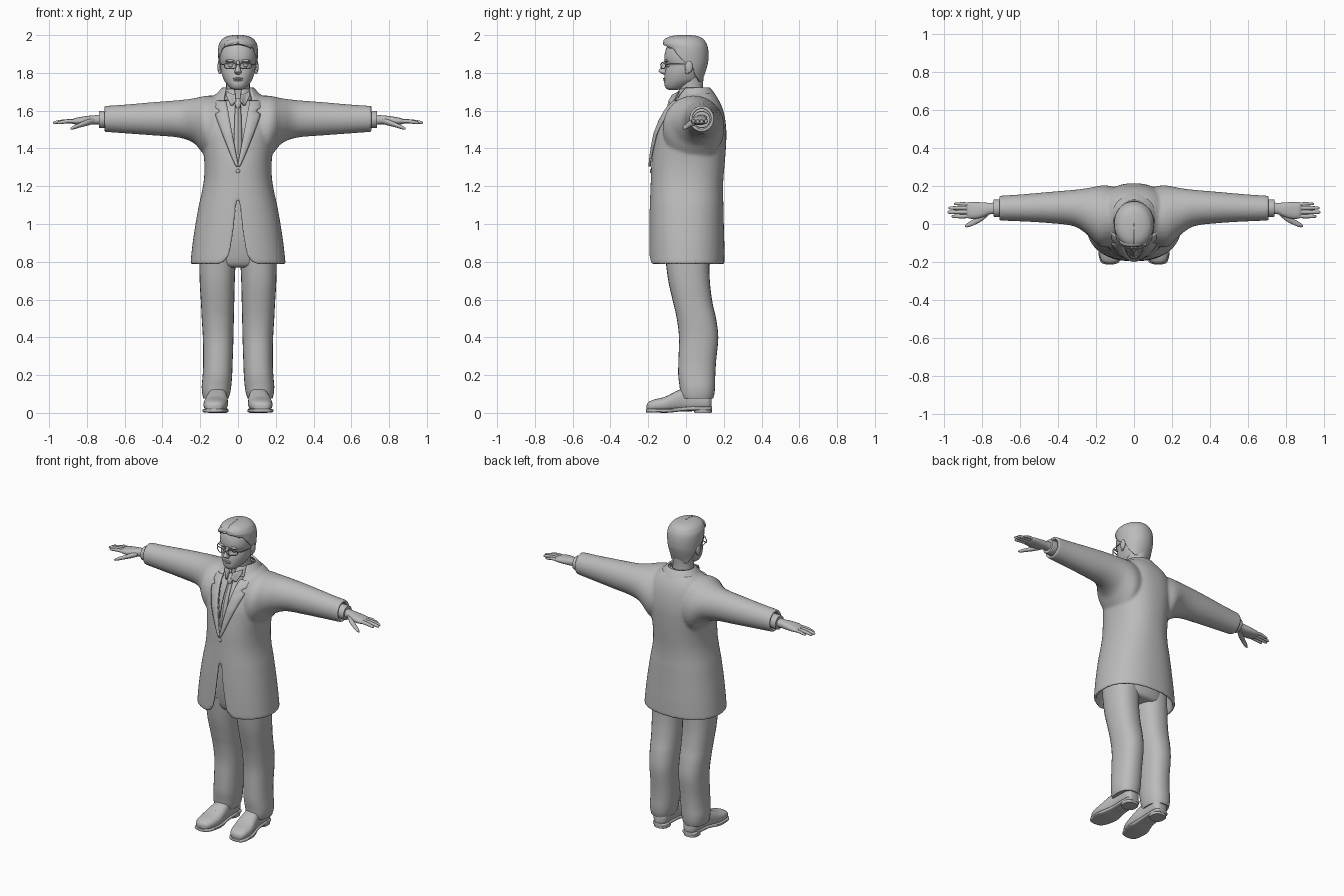
import bpy, bmesh, math
from mathutils import Vector

grey = bpy.data.materials.new("plain_grey")
grey.diffuse_color = (0.5, 0.5, 0.5, 1)


def finish(name, bm, thick=0.0, mirror=False):
    me = bpy.data.meshes.new(name)
    bm.to_mesh(me)
    bm.free()
    ob = bpy.data.objects.new(name, me)
    bpy.context.collection.objects.link(ob)
    me.materials.append(grey)
    if thick:
        mod = ob.modifiers.new("thickness", 'SOLIDIFY')
        mod.thickness, mod.offset = thick, 0
    if mirror:
        ob.modifiers.new("mirror", 'MIRROR')
    bpy.ops.object.select_all(action='DESELECT')
    ob.select_set(True)
    bpy.context.view_layer.objects.active = ob
    bpy.ops.object.shade_smooth_by_angle(angle=math.radians(45))
    return ob


def smooth_rows(rows, k):
    """Catmull-Rom resampling of the cross-section table."""
    out = []
    for i in range(len(rows) - 1):
        p = [rows[max(i - 1, 0)], rows[i], rows[i + 1], rows[min(i + 2, len(rows) - 1)]]
        for s in range(k):
            t = s / k
            out.append([0.5 * (2 * b + (c - a) * t + (2 * a - 5 * b + 4 * c - d) * t * t
                        + (3 * b - a - 3 * c + d) * t ** 3) for a, b, c, d in zip(*p)])
    return out + [list(rows[-1])]


def power(v, e):
    return math.copysign(abs(v) ** e, v)


def loft(name, rows, axis='z', n=2.0, seg=28, k=4, caps=True, sx=1, thick=0.0, mirror=False):
    """Rows: (along, centre_u, centre_v, radius_u, radius_v[, start angle of an open ring])."""
    bm = bmesh.new()
    is_open = len(rows[0]) == 6
    rings = []
    for r in smooth_rows(rows, k):
        a0 = max(r[5], 0.0) if is_open else 0.0
        ring = []
        for j in range(seg + 1 if is_open else seg):
            a = a0 + (2 * math.pi - 2 * a0) * j / seg
            u = r[1] + max(r[3], 0.001) * power(math.sin(a), 2 / n)
            v = r[2] - max(r[4], 0.001) * power(math.cos(a), 2 / n)
            x, y, z = {'z': (u, v, r[0]), 'x': (r[0], u, v), 'y': (u, r[0], v)}[axis]
            ring.append(bm.verts.new((sx * x, y, z)))
        rings.append(ring)
    m = len(rings[0])
    for lo, hi in zip(rings, rings[1:]):
        for j in range(m - 1 if is_open else m):
            q = (j + 1) % m
            bm.faces.new((lo[j], lo[q], hi[q], hi[j]))
    if caps and not is_open:
        bm.faces.new(rings[0][::-1])
        bm.faces.new(rings[-1])
        bmesh.ops.recalc_face_normals(bm, faces=bm.faces)
    return finish(name, bm, thick, mirror)


def sheet(name, f, nu, nv, thick, mirror=False):
    bm = bmesh.new()
    g = [[bm.verts.new(f(i / nu, j / nv)) for j in range(nv + 1)] for i in range(nu + 1)]
    for i in range(nu):
        for j in range(nv):
            bm.faces.new((g[i][j], g[i][j + 1], g[i + 1][j + 1], g[i + 1][j]))
    return finish(name, bm, thick, mirror)


def ball(name, loc, size, mirror=False):
    bm = bmesh.new()
    bmesh.ops.create_uvsphere(bm, u_segments=16, v_segments=10, radius=1)
    for v in bm.verts:
        v.co = Vector([l + c * s for l, c, s in zip(loc, v.co, size)])
    return finish(name, bm, mirror=mirror)


def wire(name, pts, r, closed=False, mirror=False):
    cu = bpy.data.curves.new(name, 'CURVE')
    cu.dimensions, cu.bevel_depth, cu.bevel_resolution = '3D', r, 1
    sp = cu.splines.new('POLY')
    sp.points.add(len(pts) - 1)
    for p, c in zip(sp.points, pts):
        p.co = (*c, 1)
    sp.use_cyclic_u = closed
    cu.materials.append(grey)
    ob = bpy.data.objects.new(name, cu)
    bpy.context.collection.objects.link(ob)
    if mirror:
        ob.modifiers.new("mirror", 'MIRROR')


# Coat body: z, half width, front y, back y, half width of the front opening
N = 2.3
COAT = [(.785, .243, -.185, .195, .11), (.80, .243, -.187, .196, .075), (.83, .24, -.188, .196, .05),
        (.90, .232, -.188, .195, .034), (1.0, .217, -.187, .192, .02), (1.1, .199, -.184, .19, .008),
        (1.17, .183, -.181, .188, 0), (1.24, .172, -.178, .19, 0), (1.32, .17, -.175, .197, 0),
        (1.40, .178, -.166, .203, .015), (1.48, .187, -.153, .206, .032), (1.55, .187, -.128, .2, .046),
        (1.61, .175, -.095, .186, .058), (1.655, .145, -.055, .165, .066), (1.69, .10, -.03, .14, .07)]


def coat_y(x, z):
    i = max(j for j in range(len(COAT) - 1) if COAT[j][0] <= z or j == 0)
    a, b = COAT[i], COAT[i + 1]
    t = (z - a[0]) / (b[0] - a[0])
    w, f, k = (a[c] + (b[c] - a[c]) * t for c in (1, 2, 3))
    return (f + k) / 2 - (k - f) / 2 * max(0, 1 - min(1, abs(x) / w) ** N) ** (1 / N)


coat = loft("coat", [(z, 0, (f + b) / 2, w, (b - f) / 2, math.asin((g / w) ** (N / 2)))
                     for z, w, f, b, g in COAT], n=N, seg=56)
# Sleeves: x, low z, high z, front y, back y
SLEEVE = [(.08, 1.34, 1.665, -.10, .18), (.145, 1.34, 1.672, -.115, .195), (.185, 1.385, 1.668, -.105, .192),
          (.23, 1.435, 1.658, -.06, .183), (.31, 1.465, 1.648, -.005, .172), (.45, 1.477, 1.637, .013, .16),
          (.60, 1.488, 1.624, .022, .147), (.71, 1.496, 1.617, .026, .14)]
for s in (1, -1):
    loft("sleeve", [(x, (f + b) / 2, (lo + hi) / 2, (b - f) / 2, (hi - lo) / 2) for x, lo, hi, f, b in SLEEVE],
         'x', seg=36, caps=False, sx=s)
sleeves = [o for o in bpy.data.objects if o.name.startswith("sleeve")]
for o in sleeves + [coat]:
    o.select_set(True)
bpy.context.view_layer.objects.active = coat
bpy.ops.object.join()
coat.modifiers.clear()
mod = coat.modifiers.new("cloth", 'SOLIDIFY')
mod.thickness, mod.offset = .016, 0
mod = coat.modifiers.new("blend", 'REMESH')
mod.mode, mod.voxel_size, mod.use_smooth_shade = 'VOXEL', .008, True
mod = coat.modifiers.new("soften", 'SMOOTH')
mod.factor, mod.iterations = .5, 6


# Lapels with a notch, coat collar and button
def lapel(i, j):
    z = 1.305 + .345 * i
    width = .006 + .062 * min(1, i / .75) ** .8 - (.022 if .80 < i < .87 else 0)
    x = .062 * i + width * j
    return x, coat_y(x, z) - .013 - .006 * math.sin(math.pi * j), z


sheet("lapel", lapel, 30, 5, .009, True)
loft("coat_collar", [(1.645, 0, .05, .135, .118, .62), (1.675, 0, .05, .118, .105, .65),
                     (1.70, 0, .05, .096, .088, .75), (1.718, 0, .048, .08, .075, .9)], seg=40, thick=.012)
ball("button", (0, coat_y(0, 1.28) - .01, 1.28), (.011, .005, .011))

# Shirt, shirt collar and tie
loft("shirt", [(z, 0, (f + b) / 2, w * .88, (b - f) / 2 - .02) for z, w, f, b, g in COAT[7:-1]]
     + [(1.69, 0, .04, .07, .065)], n=N, seg=32)
loft("shirt_collar", [(1.655, 0, .028, .085, .092, .1), (1.68, 0, .03, .078, .082, .16),
                      (1.712, 0, .034, .07, .068, .28)], seg=36, thick=.008)
sheet("collar_point", lambda i, j: (.012 + .05 * j, -.072 + .035 * j - .02 * i * (1 - .4 * j),
                                    1.682 + .02 * j - i * (.028 + .04 * (1 - abs(2 * j - .9)))), 6, 8, .007, True)
sheet("tie_blade", lambda i, j: ((j - .5) * (.024 + .028 * i), coat_y(0, 1.63 - .34 * i) + .005
                                 + .02 * abs(j - .5), 1.63 - .34 * i), 12, 4, .012)
loft("tie_knot", [(1.615, 0, -.087, .010, .010), (1.635, 0, -.083, .017, .014), (1.658, 0, -.07, .021, .014),
                  (1.668, 0, -.06, .015, .01)], seg=14)

# Trousers
loft("trouser_seat", [(.77, 0, .02, .14, .09), (.80, 0, .015, .18, .115), (.95, 0, .01, .175, .135),
                      (1.15, 0, .01, .15, .14)], n=2.4)
loft("trouser_leg", [(.075, .117, .06, .066, .083), (.10, .116, .06, .073, .09), (.14, .114, .06, .078, .094),
                     (.20, .109, .057, .078, .098), (.28, .106, .06, .078, .10), (.40, .105, .067, .081, .104),
                     (.50, .107, .055, .085, .104), (.58, .108, .037, .088, .104), (.70, .11, .016, .093, .11),
                     (.85, .108, .005, .098, .118)], n=2.3, mirror=True)

# Shoes: upper, sole, heel and laces
loft("shoe", [(-.208, .127, .03, .012, .012), (-.198, .126, .034, .04, .024), (-.165, .123, .04, .057, .032),
              (-.11, .118, .046, .064, .04), (-.05, .112, .062, .058, .054), (0, .109, .072, .05, .064),
              (.07, .108, .07, .049, .06), (.115, .108, .066, .046, .052), (.135, .108, .06, .028, .035)],
     'y', n=2.5, seg=24, mirror=True)
loft("shoe_sole", [(-.213, .127, .012, .016, .008), (-.2, .126, .012, .048, .01), (-.15, .122, .012, .065, .011),
                   (-.09, .117, .012, .067, .011), (-.02, .11, .02, .052, .011), (.05, .108, .024, .05, .011),
                   (.12, .108, .024, .048, .011), (.138, .108, .024, .026, .01)], 'y', n=4, seg=24, mirror=True)
loft("shoe_heel", [(0, .108, .09, .046, .046), (.03, .108, .09, .05, .048)], n=2.6, k=1, mirror=True)
for i in range(3):
    y, z = -.085 + .024 * i, .094 + .012 * i
    wire("shoe_lace", [(.08, y + .006, z - .012), (.1, y, z), (.13, y, z), (.15, y + .006, z - .012)], .004, mirror=True)

# Shirt cuffs and hands
loft("shirt_cuff", [(.66, .083, 1.555, .044, .044), (.725, .083, 1.553, .046, .045), (.737, .083, 1.553, .044, .043)],
     'x', k=2, mirror=True)
loft("palm", [(.70, .083, 1.553, .032, .03), (.755, .081, 1.552, .03, .024), (.79, .075, 1.549, .038, .024),
              (.83, .071, 1.546, .044, .021), (.865, .072, 1.544, .043, .016), (.882, .073, 1.542, .036, .009)],
     'x', n=2.4, seg=20, mirror=True)
for y, tip, r in ((.040, .958, .0105), (.062, .98, .011), (.084, .974, .0105), (.106, .945, .009)):
    b = y * .9 + .007
    loft("finger", [(.85, b, 1.544, r, r), (.90, y, 1.544, r, r), (tip - .03, y, 1.54, r * .9, r * .9),
                    (tip - .008, y, 1.536, r * .75, r * .7), (tip, y, 1.535, r * .25, r * .25)], 'x', seg=12, k=3, mirror=True)
loft("thumb", [(.765, .066, 1.546, .022, .016), (.80, .035, 1.536, .021, .016), (.84, .01, 1.522, .016, .012),
               (.87, -.004, 1.511, .013, .010), (.888, -.012, 1.504, .004, .004)], 'x', seg=14, k=3, mirror=True)

# Neck and head: z, front y, back y, half width
loft("neck", [(1.64, 0, .035, .075, .07), (1.70, 0, .03, .064, .062), (1.75, 0, .025, .063, .066),
              (1.80, 0, .025, .07, .07)])
HEAD = [(1.71, -.092, -.045, .018), (1.718, -.105, -.02, .038), (1.735, -.114, .025, .055), (1.76, -.115, .07, .073),
        (1.79, -.113, .09, .085), (1.815, -.108, .1, .091), (1.84, -.103, .108, .094), (1.865, -.114, .112, .097),
        (1.90, -.113, .113, .098), (1.94, -.1, .104, .09), (1.97, -.072, .08, .07), (1.985, -.03, .04, .03)]
loft("head", [(z, 0, (f + b) / 2, w, (b - f) / 2) for z, f, b, w in HEAD], n=2.15, seg=40)
# Hair shell, open around the face and closed over the crown
HAIR = [(1.755, .02, .078, .066, 130), (1.79, -.095, .093, .088, 120), (1.83, -.105, .106, .096, 108),
        (1.86, -.112, .113, .099, 86), (1.90, -.112, .115, .101, 66), (1.93, -.11, .112, .1, 52),
        (1.945, -.114, .108, .098, 24), (1.955, -.117, .104, .094, 0), (1.975, -.108, .09, .081, 0),
        (1.989, -.082, .065, .056, 0), (1.996, -.04, .025, .022, 0), (1.997, -.01, .0, .003, 0)]
loft("hair", [(z, 0, (f + b) / 2, w, (b - f) / 2, math.radians(a)) for z, f, b, w, a in HAIR],
     n=2.1, seg=44, thick=.009)
loft("hair_sweep", [(-.075, -.088, 1.945, .012, .012), (-.05, -.098, 1.958, .018, .016), (0, -.1, 1.966, .02, .018),
                    (.04, -.095, 1.958, .018, .018), (.07, -.08, 1.94, .01, .012)], 'x', seg=16)

# Facial features
loft("nose", [(1.792, 0, -.112, .010, .008), (1.802, 0, -.118, .019, .02), (1.812, 0, -.124, .016, .021),
              (1.83, 0, -.115, .011, .017), (1.855, 0, -.108, .009, .012), (1.868, 0, -.105, .008, .008)], seg=16)
ball("upper_lip", (0, -.112, 1.770), (.027, .009, .005))
ball("lower_lip", (0, -.111, 1.761), (.023, .009, .006))
ball("eye", (.037, -.09, 1.840), (.016, .012, .010), True)
ball("brow", (.04, -.105, 1.864), (.027, .011, .007), True)
ball("ear", (.099, .015, 1.832), (.010, .021, .033), True)
ball("ear_lobe", (.096, .006, 1.806), (.008, .011, .013), True)

# Spectacles: rims, bridge and side arms
rim = []
for i in range(20):
    a = 2 * math.pi * i / 20
    x = .041 + .031 * power(math.cos(a), .75)
    rim.append((x, -.132 + 4.5 * x * x, 1.838 + .016 * power(math.sin(a), .75)))
wire("spectacle_rim", rim, .0028, True, True)
wire("spectacle_bridge", [(-.011, -.131, 1.842), (0, -.134, 1.845), (.011, -.131, 1.842)], .003)
wire("spectacle_arm", [(.071, -.109, 1.845), (.09, -.085, 1.846), (.099, -.04, 1.846), (.102, .015, 1.848)], .003, mirror=True)
